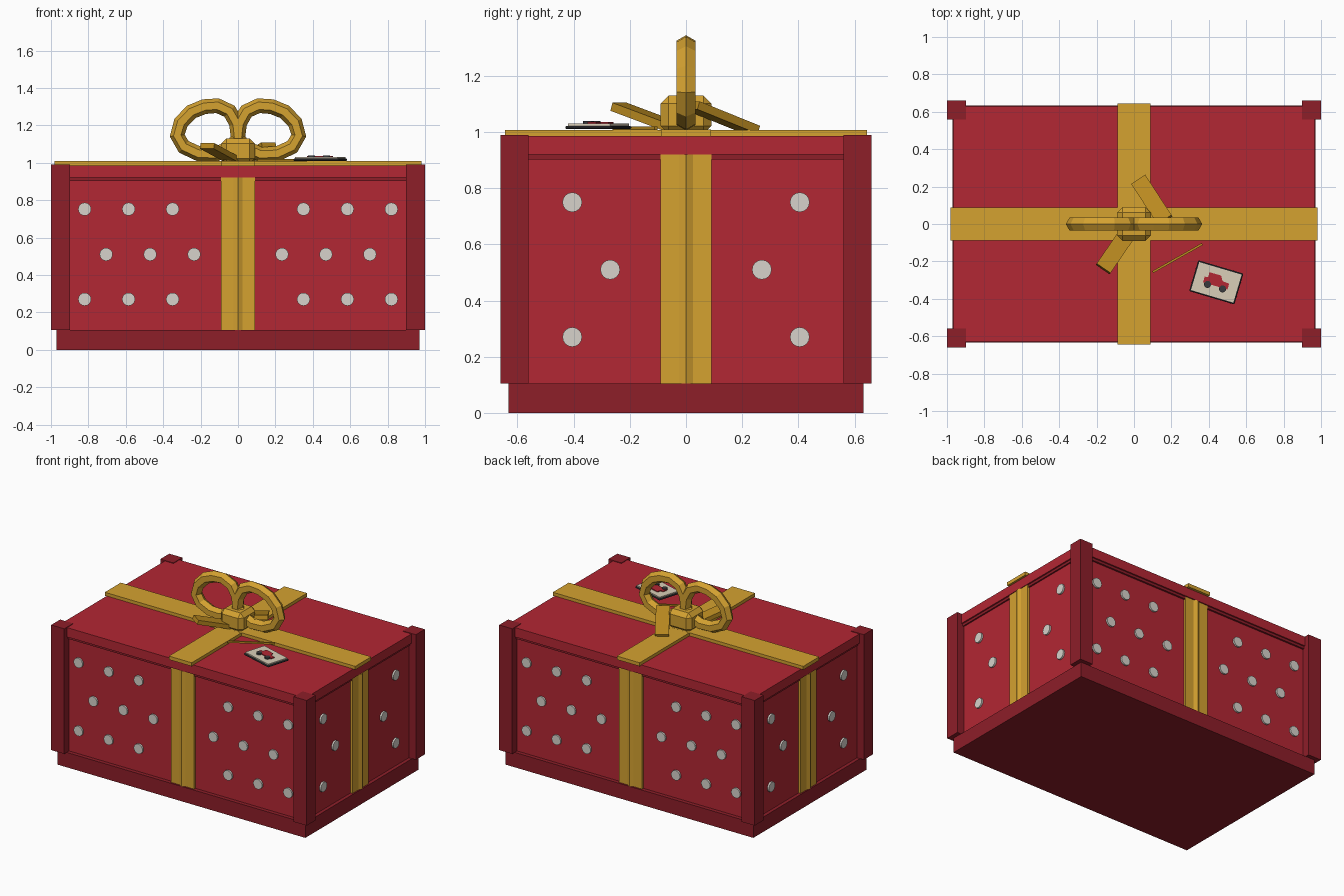
import bpy, bmesh, math
from mathutils import Vector, Matrix

if "Cube" in bpy.data.objects:
    bpy.data.objects.remove(bpy.data.objects["Cube"])


def material(name, rgb):
    m = bpy.data.materials.new(name)
    m.diffuse_color = (*rgb, 1)
    m.use_nodes = True
    m.node_tree.nodes["Principled BSDF"].inputs["Base Color"].default_value = m.diffuse_color
    return m


RED = material("red", (0.45, 0.02, 0.033))
DARK_RED = material("dark_red", (0.27, 0.013, 0.022))
GOLD = material("gold", (0.66, 0.36, 0.03))
DARK_GOLD = material("dark_gold", (0.5, 0.26, 0.015))
WHITE = material("white", (0.68, 0.65, 0.6))
CREAM = material("cream", (0.7, 0.62, 0.48))
BLACK = material("charcoal", (0.04, 0.04, 0.045))


def finish(name, bm, mat, matrix=Matrix()):
    bmesh.ops.recalc_face_normals(bm, faces=bm.faces)
    me = bpy.data.meshes.new(name)
    bm.to_mesh(me)
    bm.free()
    me.materials.append(mat)
    ob = bpy.data.objects.new(name, me)
    ob.matrix_world = matrix
    bpy.context.collection.objects.link(ob)
    return ob


def box(name, center, size, mat, bevel=0, matrix=Matrix()):
    bm = bmesh.new()
    bmesh.ops.create_cube(bm, size=1)
    bmesh.ops.scale(bm, vec=size, verts=bm.verts)
    bmesh.ops.translate(bm, vec=center, verts=bm.verts)
    if bevel:
        bmesh.ops.bevel(bm, geom=bm.edges[:], offset=bevel, segments=1,
                        affect='EDGES', profile=0.5)
    return finish(name, bm, mat, matrix)


def disc(name, radius, depth, mat, matrix):
    bm = bmesh.new()
    bmesh.ops.create_cone(bm, cap_ends=True, segments=16, radius1=radius,
                          radius2=radius, depth=depth)
    return finish(name, bm, mat, matrix)


def prism(name, profile, z0, z1, mat, matrix=Matrix()):
    bm = bmesh.new()
    face = bm.faces.new([bm.verts.new((x, y, z0)) for x, y in profile])
    top = bmesh.ops.extrude_face_region(bm, geom=[face])["geom"]
    bmesh.ops.translate(bm, vec=(0, 0, z1 - z0),
                        verts=[v for v in top if isinstance(v, bmesh.types.BMVert)])
    return finish(name, bm, mat, matrix)


def strip(name, a, b, width, thick, mat):
    """Flat bar running from a to b."""
    a, b = Vector(a), Vector(b)
    x = (b - a).normalized()
    y = Vector((0, 0, 1)).cross(x).normalized()
    m = Matrix((x, y, x.cross(y))).transposed().to_4x4()
    m.translation = (a + b) / 2
    return box(name, (0, 0, 0), ((b - a).length, width, thick), mat, 0, m)


# box: plinth, recessed panels, lid with narrow trim
box("base", (0, 0, 0.0525), (1.94, 1.265, 0.105), DARK_RED)
box("body", (0, 0, 0.51), (1.89, 1.21, 0.82), RED)
box("lid_trim", (0, 0, 0.912), (1.91, 1.235, 0.018), DARK_RED)
box("lid", (0, 0, 0.953), (1.93, 1.255, 0.066), RED)
for sx in (-1, 1):
    for sy in (-1, 1):
        box("corner_post", (sx * 0.949, sy * 0.61, 0.5475), (0.102, 0.1, 0.885), DARK_RED)

# ribbons on the lid
box("lid_ribbon_long", (0, 0, 0.996), (1.96, 0.178, 0.025), GOLD)
box("lid_ribbon_short", (0, 0, 0.9955), (0.178, 1.29, 0.025), GOLD)

# side ribbons with a raised centre pleat, and dots, on all four walls
pleat = [(-0.09, 0.02), (-0.09, -0.015), (-0.025, -0.015), (0, -0.028),
         (0.025, -0.015), (0.09, -0.015), (0.09, 0.02)]
long_dots = [(s * x, z) for s in (-1, 1) for x, z in
             [(x, z) for z in (0.27, 0.752) for x in (0.35, 0.585, 0.82)]
             + [(x, 0.51) for x in (0.235, 0.47, 0.705)]]
short_dots = [(s * x, z) for s in (-1, 1)
              for x, z in ((0.405, 0.27), (0.27, 0.51), (0.405, 0.75))]
for i in range(4):
    dist, dots = (0.605, long_dots) if i % 2 == 0 else (0.945, short_dots)
    wall = Matrix.Rotation(i * math.pi / 2, 4, 'Z') @ Matrix.Translation((0, -dist, 0))
    prism("side_ribbon", pleat, 0.105, 0.92, GOLD, wall)
    for x, z in dots:
        disc("dot", 0.035, 0.024, WHITE, wall @ Matrix.Translation((x, 0, z))
             @ Matrix.Rotation(math.pi / 2, 4, 'X'))

# bow loops: six-sided tube swept round a closed path
loop_path = [(0, 1.13), (0.04, 1.08), (0.12, 1.045), (0.21, 1.048), (0.29, 1.085),
             (0.325, 1.145), (0.305, 1.215), (0.25, 1.272), (0.18, 1.3),
             (0.11, 1.305), (0.045, 1.275), (0.008, 1.21)]


def bow_loop(name, side):
    bm = bmesh.new()
    pts = [Vector((side * x, 0, z)) for x, z in loop_path]
    n = len(pts)
    rings = []
    for i, p in enumerate(pts):
        t = (pts[(i + 1) % n] - pts[i - 1]).normalized()
        out = Vector((t.z, 0, -t.x))
        rings.append([bm.verts.new(p + 0.04 * (out * math.cos(a) + Vector((0, math.sin(a), 0))))
                      for a in (k * math.pi / 3 for k in range(6))])
    for i in range(n):
        r, q = rings[i], rings[(i + 1) % n]
        for k in range(6):
            bm.faces.new((r[k], r[(k + 1) % 6], q[(k + 1) % 6], q[k]))
    finish(name, bm, GOLD)


bow_loop("bow_loop_right", 1)
bow_loop("bow_loop_left", -1)
box("bow_knot", (0, 0, 1.062), (0.18, 0.18, 0.136), GOLD, 0.028)
strip("bow_tail_front", (-0.165, -0.24, 1.09), (0, 0, 1.0), 0.09, 0.03, DARK_GOLD)
strip("bow_tail_back", (0.165, 0.02, 1.095), (0.025, 0.235, 1.008), 0.09, 0.03, DARK_GOLD)

# gift tag with string and a little truck picture
strip("tag_string", (0.1, -0.257, 1.013), (0.365, -0.107, 1.013), 0.012, 0.012, DARK_GOLD)
tag = Matrix.Translation((0.44, -0.312, 0)) @ Matrix.Rotation(math.radians(-16.5), 4, 'Z')
box("tag_border", (0, 0, 1.016), (0.252, 0.172, 0.012), BLACK, 0.004, tag)
box("tag_card", (0, 0, 1.0225), (0.236, 0.156, 0.015), CREAM, 0, tag)
truck = [(-0.068, -0.02), (0.068, -0.02), (0.068, 0.012), (0.03, 0.016),
         (0.015, 0.042), (-0.05, 0.042), (-0.05, 0.014), (-0.068, 0.012)]
prism("tag_truck", truck, 1.025, 1.036, RED, tag)
for x in (-0.042, 0.042):
    disc("tag_wheel", 0.019, 0.015, BLACK, tag @ Matrix.Translation((x, -0.024, 1.0325)))
